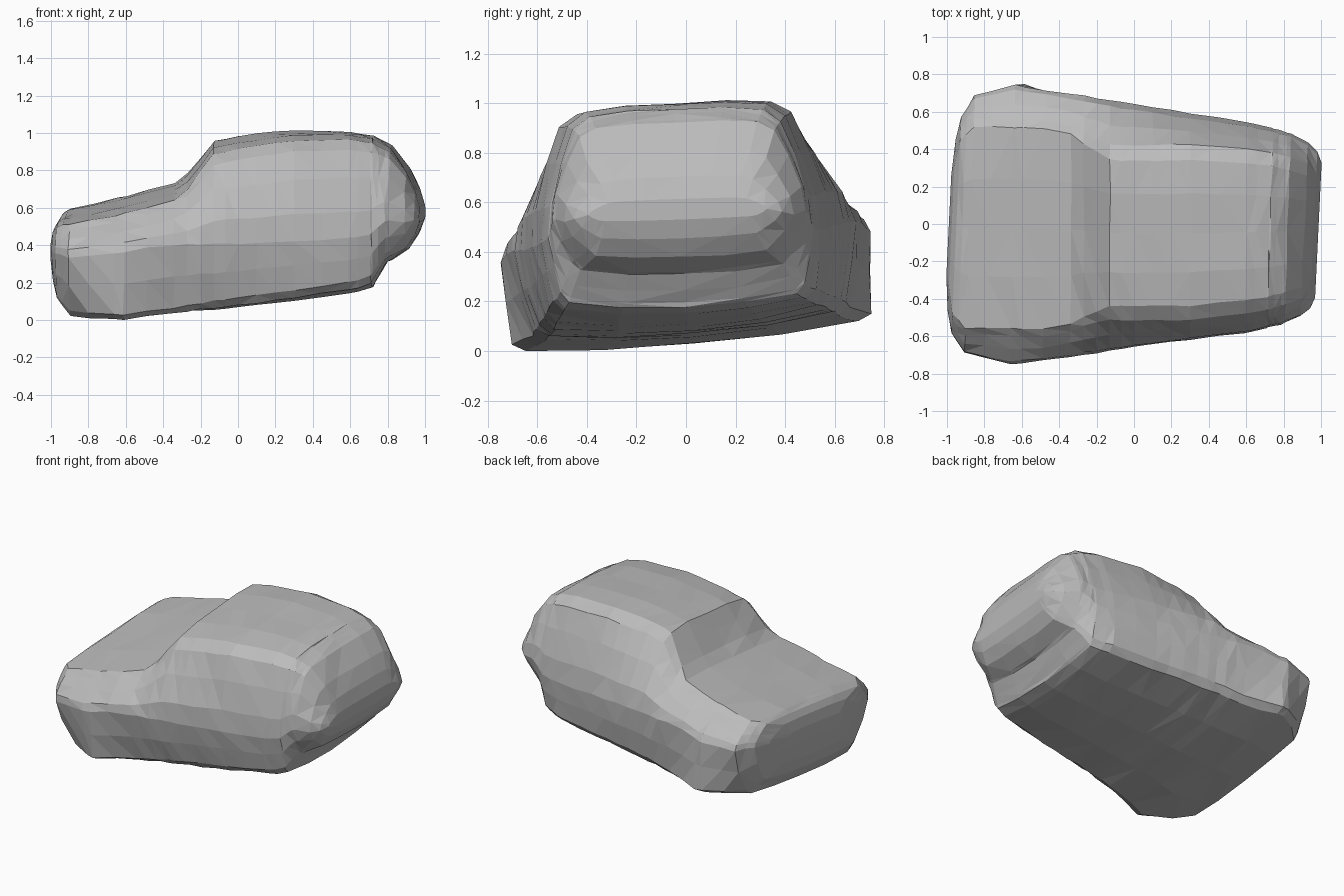
import bpy
import bmesh
import random
from mathutils import Matrix, Vector

random.seed(4)

default_cube = bpy.data.objects.get("Cube")
if default_cube:
    bpy.data.objects.remove(default_cube, do_unlink=True)


def make_material(name, colour):
    material = bpy.data.materials.new(name)
    material.use_nodes = True
    material.diffuse_color = colour
    material.node_tree.nodes["Principled BSDF"].inputs["Base Color"].default_value = colour
    return material


def follow(curve, x):
    """Value at x of a curve given by (position, value) points."""
    for (x0, v0), (x1, v1) in zip(curve, curve[1:]):
        if x <= x1:
            return v0 + (v1 - v0) * (x - x0) / (x1 - x0)
    return curve[-1][1]


def mix(a, b, t):
    return a + (b - a) * t


# Outline curves along the length: nose at -x, tail at +x
roof_line = [(-.99, .42), (-.975, .49), (-.95, .53), (-.92, .55), (-.6, .615),
             (-.34, .685), (-.27, .745), (-.13, .925), (0, .955), (.3, .99),
             (.6, .985), (.73, .96), (.82, .91), (.91, .79), (.96, .69), (.985, .6)]
floor_line = [(-.99, .33), (-.975, .22), (-.95, .14), (-.88, .05), (-.6, .04),
              (-.2, .085), (.3, .13), (.65, .17), (.72, .195), (.76, .26),
              (.8, .32), (.91, .38), (.96, .45), (.985, .52)]
belt_width = [(-.99, .27), (-.975, .46), (-.95, .58), (-.88, .69), (-.65, .75),
              (-.2, .685), (.2, .62), (.6, .565), (.8, .515), (.91, .465),
              (.96, .42), (.985, .36)]
sill_width = [(-.99, .26), (-.95, .47), (-.88, .54), (-.78, .65), (-.62, .735),
              (-.4, .65), (.6, .53), (.72, .495), (.8, .44), (.985, .32)]
roof_width = [(-.99, .25), (-.95, .5), (-.88, .58), (-.4, .58), (-.28, .52),
              (-.13, .47), (.3, .47), (.7, .43), (.8, .4), (.91, .36), (.985, .28)]
# Flat share of the top, and how far the body leans along its length
crown = [(-1, .93), (-.35, .93), (-.1, .83), (1, .83)]
lean = [(-1, .088), (0, .085), (.8, .035), (1, .035)]


def cross_section(x):
    """Closed ring of points around the body at one station."""
    top, floor = follow(roof_line, x), follow(floor_line, x)
    wide, sill, roof = (follow(c, x) for c in (belt_width, sill_width, roof_width))
    height = top - floor
    belt = min(max(.45, floor + .35 * height), floor + .65 * height)
    edge = top - .08 * height
    low = floor + .06 * height
    belly = floor - .04 * height
    half = [
        (.5 * sill, mix(belly, floor, .3)),
        (.93 * sill, floor + .01 * height),
        (sill, low),
        (mix(sill, wide, .65), mix(low, belt, .5)),
        (wide, belt),
        (mix(wide, roof, .12), mix(belt, edge, .3)),
        (mix(wide, roof, .55), mix(belt, edge, .68)),
        (roof, edge),
        (follow(crown, x) * roof, top - .02 * height),
        (.45 * roof, top),
    ]
    right = [(-y, z) for y, z in reversed(half)]
    ring = [(0, belly)] + half + [(0, top)] + right
    turn = Matrix.Rotation(follow(lean, x), 3, "X")
    points = []
    for y, z in ring:
        point = turn @ Vector((x, y, z))
        # Nose and tail are set slightly askew
        point.x += .05 * point.y * x * x
        point.y -= .045 * max(x, 0)
        points.append(point)
    return points


# Stations are the knots of the outlines plus a few along the cabin
stations = sorted({x for x, _ in roof_line + floor_line + belt_width}
                  | {-.78, -.48, -.07, .1, .45})

# Body shell lofted through the stations
bm = bmesh.new()
rings = []
for x in stations:
    ring = []
    for point in cross_section(x):
        if abs(x) < .95:
            wobble = Vector((random.uniform(-1, 1), random.uniform(-1, 1),
                             random.uniform(-1, 1)))
            point += wobble * .004
        ring.append(bm.verts.new(point))
    rings.append(ring)
for first, second in zip(rings, rings[1:]):
    count = len(first)
    for i in range(count):
        j = (i + 1) % count
        bm.faces.new((first[i], first[j], second[j], second[i]))
bm.faces.new(rings[0])
bm.faces.new(rings[-1])
bmesh.ops.triangulate(bm, faces=bm.faces)
bmesh.ops.recalc_face_normals(bm, faces=bm.faces)

# Centre the body and stand it on the ground
xs = [v.co.x for v in bm.verts]
ys = [v.co.y for v in bm.verts]
ground = min(v.co.z for v in bm.verts)
shift = Vector((-(min(xs) + max(xs)) / 2, -(min(ys) + max(ys)) / 2, -ground))
bmesh.ops.translate(bm, vec=shift, verts=bm.verts)

mesh = bpy.data.meshes.new("car_body")
bm.to_mesh(mesh)
bm.free()
mesh.materials.append(make_material("plain_grey", (.5, .5, .5, 1)))
body = bpy.data.objects.new("car_body", mesh)
bpy.context.collection.objects.link(body)
